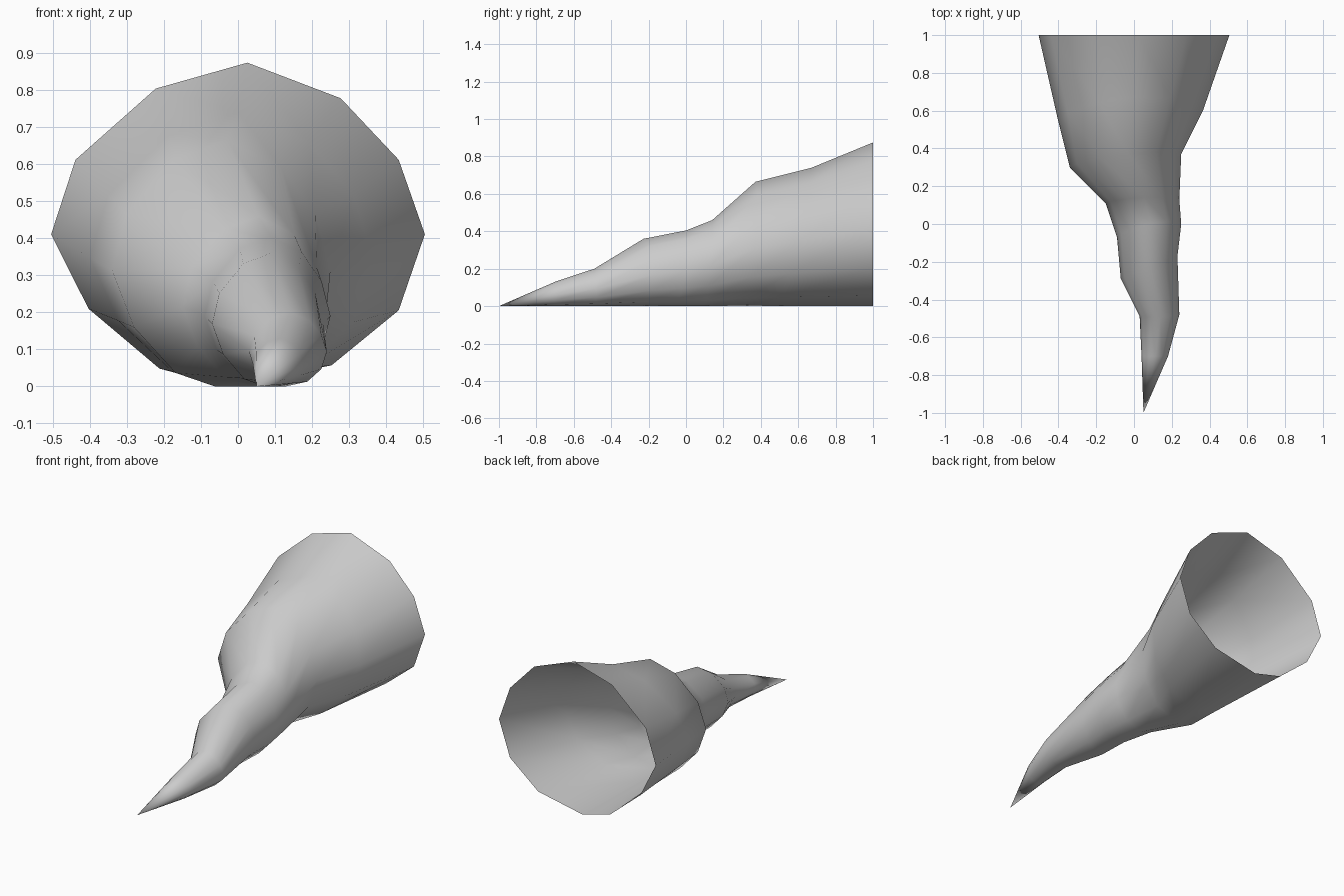
import bpy, bmesh

cube = bpy.data.objects.get("Cube")
if cube:
    bpy.data.objects.remove(cube, do_unlink=True)

# Twelve-sided outline of the horn mouth: x in -1..1, height in 0..1
OUTLINE = [(.05, 1), (.55, .89), (.86, .7), (1, .47), (.86, .235), (.5, .065),
           (-.06, 0), (-.42, .055), (-.8, .24), (-1, .47), (-.87, .7), (-.44, .92)]

# Sections from mouth to tip: left edge x, y; right edge x, y; top y, top z
SECTIONS = [(-.505, 1, .505, 1, 1, .875),
            (-.40, .54, .365, .60, .67, .74),
            (-.34, .30, .25, .37, .37, .665),
            (-.15, .11, .24, .13, .14, .46),
            (-.09, -.07, .25, 0, 0, .405),
            (-.07, -.29, .23, -.17, -.23, .36),
            (.03, -.49, .24, -.48, -.49, .20),
            (.04, -.70, .18, -.70, -.70, .13)]

bm = bmesh.new()
rings = []
for xl, yl, xr, yr, yt, height in SECTIONS:
    cx, rx = (xl + xr) / 2, (xr - xl) / 2
    cy, ry = (yl + yr) / 2, (yr - yl) / 2
    rings.append([bm.verts.new((cx + u * rx,
                                cy + u * ry + (yt - cy) * (w - .47) / .53,
                                w * height)) for u, w in OUTLINE])

# Skin between the sections, closing to a point and open at the mouth
count = len(OUTLINE)
for a, b in zip(rings, rings[1:]):
    for i in range(count):
        j = (i + 1) % count
        bm.faces.new((a[i], a[j], b[j], b[i]))
tip = bm.verts.new((.05, -1, 0))
for i in range(count):
    bm.faces.new((rings[-1][i], rings[-1][(i + 1) % count], tip))
bmesh.ops.recalc_face_normals(bm, faces=bm.faces)
# Make sure the skin faces outward: the first face lies on the upper side
bm.faces.ensure_lookup_table()
bm.normal_update()
if bm.faces[0].normal.z < 0:
    bmesh.ops.reverse_faces(bm, faces=bm.faces)
for face in bm.faces:
    face.smooth = True

mesh = bpy.data.meshes.new("horn")
bm.to_mesh(mesh)
bm.free()
horn = bpy.data.objects.new("horn", mesh)
bpy.context.collection.objects.link(horn)

# Plain grey surface
grey = bpy.data.materials.new("light_grey")
grey.use_nodes = True
colour = (.6, .6, .6, 1)
grey.diffuse_color = colour
grey.node_tree.nodes["Principled BSDF"].inputs["Base Color"].default_value = colour
mesh.materials.append(grey)
